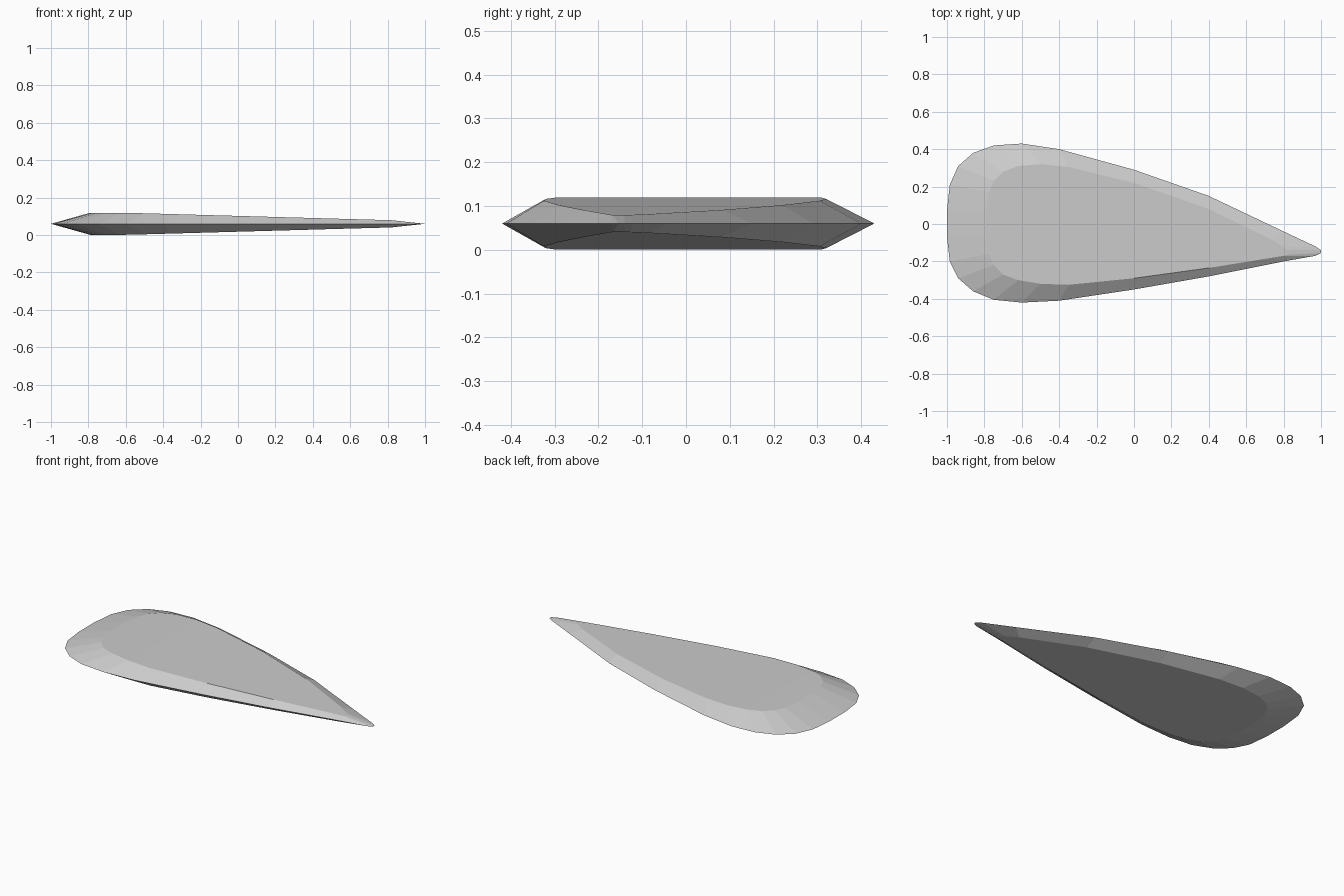
import bpy
import bmesh

cube = bpy.data.objects.get("Cube")
if cube:
    bpy.data.objects.remove(cube, do_unlink=True)

MID_HEIGHT = 0.06

# Sharp outer edge: x, back y, front y
outer_stations = [
    (-1, .07, -.07), (-.985, .21, -.2), (-.94, .31, -.29), (-.86, .38, -.36),
    (-.75, .42, -.405), (-.6, .43, -.42), (-.4, .4, -.41), (0, .29, -.35),
    (.4, .15, -.28), (.8, -.04, -.2), (.97, -.12, -.17), (1, -.14, -.155),
]
# Rim of the flat face: x, back y, front y
inner_stations = [
    (-.79, .07, -.07), (-.775, .17, -.16), (-.75, .23, -.22), (-.7, .28, -.27),
    (-.62, .31, -.3), (-.5, .32, -.32), (-.35, .305, -.325), (0, .22, -.29),
    (.4, .08, -.235), (.74, -.085, -.18), (.8, -.125, -.17), (.82, -.14, -.165),
]


def half_thickness(x):
    """The blade thins steadily from its round end to its tip."""
    if x < -.6:
        return .059
    return .059 - .028 * (x + .6)


def closed_loop(stations):
    """Run along the back edge, then return along the front edge."""
    back = [(x, back_y) for x, back_y, front_y in stations]
    front = [(x, front_y) for x, back_y, front_y in stations]
    return back + front[::-1]


def add_side(bm, edge, sign):
    """Add one flat face and its sloping bevel."""
    rim = [bm.verts.new((x, y, MID_HEIGHT + sign * half_thickness(x)))
           for x, y in closed_loop(inner_stations)]
    count = len(rim)
    for i in range(count):
        j = (i + 1) % count
        bm.faces.new((edge[i], edge[j], rim[j], rim[i]))
    # Strips across the flat face
    for i in range(len(inner_stations) - 1):
        a, b = count - 1 - i, count - 2 - i
        bm.faces.new((rim[i], rim[i + 1], rim[b], rim[a]))


# Blade body
bm = bmesh.new()
edge = [bm.verts.new((x, y, MID_HEIGHT)) for x, y in closed_loop(outer_stations)]
for sign in (1, -1):
    add_side(bm, edge, sign)
bmesh.ops.recalc_face_normals(bm, faces=bm.faces)
mesh = bpy.data.meshes.new("blade")
bm.to_mesh(mesh)
bm.free()
blade = bpy.data.objects.new("blade", mesh)
bpy.context.collection.objects.link(blade)

# Plain grey finish
grey = bpy.data.materials.new("light grey")
grey.use_nodes = True
colour = (.6, .6, .6, 1)
grey.diffuse_color = colour
grey.node_tree.nodes["Principled BSDF"].inputs["Base Color"].default_value = colour
mesh.materials.append(grey)
